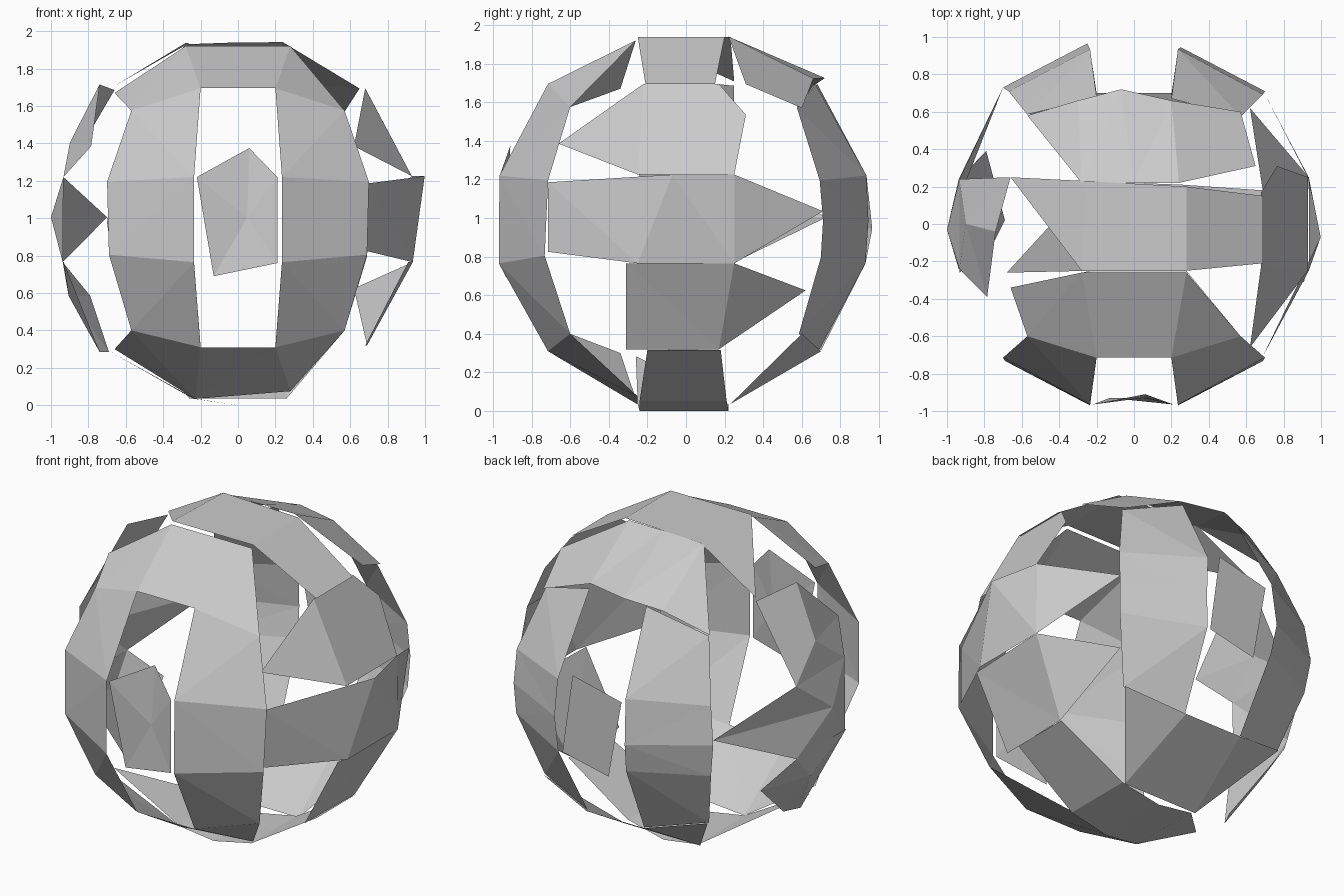
import bpy, bmesh, math

if "Cube" in bpy.data.objects:
    bpy.data.objects.remove(bpy.data.objects["Cube"])

CZ = 0.985     # ball centre height

# Ball radius per side (the moulded ball is slightly uneven)
RADIUS = {"front": 1.022, "back": 1.0, "right": .992, "left": .992, "top": 1.01, "bottom": 1.01}

# Each side maps (across, along, out) to x, y, z: strips turn 90 degrees from side to side
SIDES = {
    "front":  lambda c, a, w: (c, -w, a),
    "back":   lambda c, a, w: (c, w, a),
    "right":  lambda c, a, w: (w, a, c),
    "left":   lambda c, a, w: (-w, a, c),
    "top":    lambda c, a, w: (a, c, w),
    "bottom": lambda c, a, w: (a, c, -w),
}


def place(side, p):
    """Point (across, along) lifted onto the ball, or to its own third value."""
    c, a = p[:2]
    w = p[2] if len(p) > 2 else math.sqrt(RADIUS[side] ** 2 - c * c - a * a)
    return SIDES[side](c, a, w)


def finish(name, bm):
    bmesh.ops.remove_doubles(bm, verts=bm.verts, dist=0.001)
    bmesh.ops.triangulate(bm, faces=bm.faces)
    bmesh.ops.recalc_face_normals(bm, faces=bm.faces)
    if sum(f.normal.dot(f.calc_center_median()) for f in bm.faces) < 0:
        bmesh.ops.reverse_faces(bm, faces=bm.faces)
    me = bpy.data.meshes.new(name)
    bm.to_mesh(me)
    bm.free()
    ob = bpy.data.objects.new(name, me)
    ob.location.z = CZ
    bpy.context.collection.objects.link(ob)


def strip(name, side, rows):
    """Curved strip from rows of two points; a row of one point makes a tip."""
    bm = bmesh.new()
    grid = [[bm.verts.new(place(side, p)) for p in row] for row in rows]
    for r0, r1 in zip(grid, grid[1:]):
        bm.faces.new(r0 + r1[::-1])
    finish(name, bm)


def patch(name, side, outline, hub):
    """Broken panel: fan of triangles from a hub point to its outline."""
    bm = bmesh.new()
    ring = [bm.verts.new(place(side, p)) for p in outline]
    mid = bm.verts.new(place(side, hub))
    for v0, v1 in zip(ring, ring[1:] + ring[:1]):
        bm.faces.new((v0, v1, mid))
    finish(name, bm)


# Upright outer strips, front and back
for s, tag in ((-1, "left"), (1, "right")):
    strip(f"front_{tag}_strip", "front", [
        [(s * .57, .59, .60), (s * .20, .71, .715)],
        [(s * .70, .21), (s * .235, .235)],
        [(s * .69, -.18), (s * .235, -.22)],
        [(s * .57, -.585, .60), (s * .20, -.675, .715)]])
strip("back_left_strip", "back", [
    [(-.57, .585, .585), (-.20, .71, .68)],
    [(-.67, .22), (-.235, .235, .935)],
    [(-.70, -.01, .73), (-.25, -.04, .965)],
    [(-.67, -.22), (-.235, -.22, .93)],
    [(-.57, -.585, .585), (-.20, -.67, .70)]])
strip("back_right_strip", "back", [
    [(.57, .585, .575), (.20, .71, .67)],
    [(.69, .21), (.235, .235, .935)],
    [(.70, 0, .71), (.25, 0, .945)],
    [(.69, -.19), (.235, -.22, .93)],
    [(.57, -.585, .585), (.20, -.67, .69)]])

# Middle panels, front and back
patch("front_middle_panel", "front",
      [(-.22, .235, .965), (.06, .39, .91), (.21, .235, .965), (.21, -.225, .965), (-.13, -.295, .93)],
      (.05, .02, .93))
patch("back_middle_panel", "back",
      [(-.20, .20, .925), (.14, .28, .925), (.21, -.22, .925), (-.11, -.29, .925)], (.02, -.02, .925))

# Right side, strips running front to back
strip("right_upper_strip", "right", [
    [(.40, -.66, .62)], [(.24, -.25), (.71, -.22, .68)],
    [(.24, .25), (.71, .17, .68)], [(.55, .31)]])
strip("right_middle_strip", "right", [
    [(-.16, -.715, .685), (.20, -.715, .685)], [(-.22, -.25), (.24, -.07, .998)],
    [(-.22, .25), (.24, .25)], [(.05, .71)]])
strip("right_lower_strip", "right", [
    [(-.665, -.31, .68), (-.22, -.31, .91)], [(-.665, .17, .69), (-.22, .25)], [(-.36, .62, .62)]])

# Left side, broken panels
patch("left_upper_panel", "left",
      [(.235, .24), (.235, -.24), (.40, -.39, .785), (.73, -.04, .74), (.70, .25, .66)], (.42, 0))
patch("left_middle_panel", "left",
      [(.235, -.24), (.235, .24), (.02, .73, .70), (-.22, .24), (-.22, -.24)], (.02, -.03, 1.0))
patch("left_lower_panel", "left",
      [(-.22, -.26), (-.22, .24), (-.40, .39, .79), (-.70, .02, .69), (-.70, -.08, .74)], (-.40, .06))

# Top strips running left to right
strip("top_front_strip", "top", [
    [(-.60, -.57, .59), (-.34, -.66)], [(-.715, -.20, .71), (-.26, -.28, .935)],
    [(-.715, .20, .71), (-.26, .28, .935)], [(-.60, .57, .59)]])
strip("top_middle_strip", "top", [
    [(.25, -.66)], [(-.25, -.28, .952), (.23, -.26, .952)],
    [(-.25, .28, .952), (.20, .28, .952)], [(-.21, .69, .71), (.15, .69, .71)]])
strip("top_back_strip", "top", [
    [(.58, -.57, .59)], [(.22, -.28), (.66, -.30, .70)], [(.22, 0, .955), (.72, -.07, .74)],
    [(.22, .24), (.66, .20)], [(.31, .65), (.60, .57, .585)]])

# Bottom strips running left to right
strip("bottom_front_strip", "bottom", [
    [(-.60, -.57, .585), (-.34, -.66)], [(-.715, -.20, .675), (-.25, -.23)],
    [(-.715, .20, .675), (-.25, .28, .91)], [(-.60, .57, .585)]])
strip("bottom_middle_strip", "bottom", [
    [(-.26, -.68)], [(-.25, -.23, .95), (.22, -.24, .95)], [(-.24, 0, .985), (.22, 0, .985)],
    [(-.24, .26, .93), (.21, .26, .93)], [(-.20, .69, .67), (.18, .69, .67)]])
strip("bottom_back_strip", "bottom", [
    [(.60, -.57, .585)], [(.23, -.26), (.70, -.20, .675)],
    [(.23, .26), (.70, .20, .675)], [(.60, .57, .585)]])
